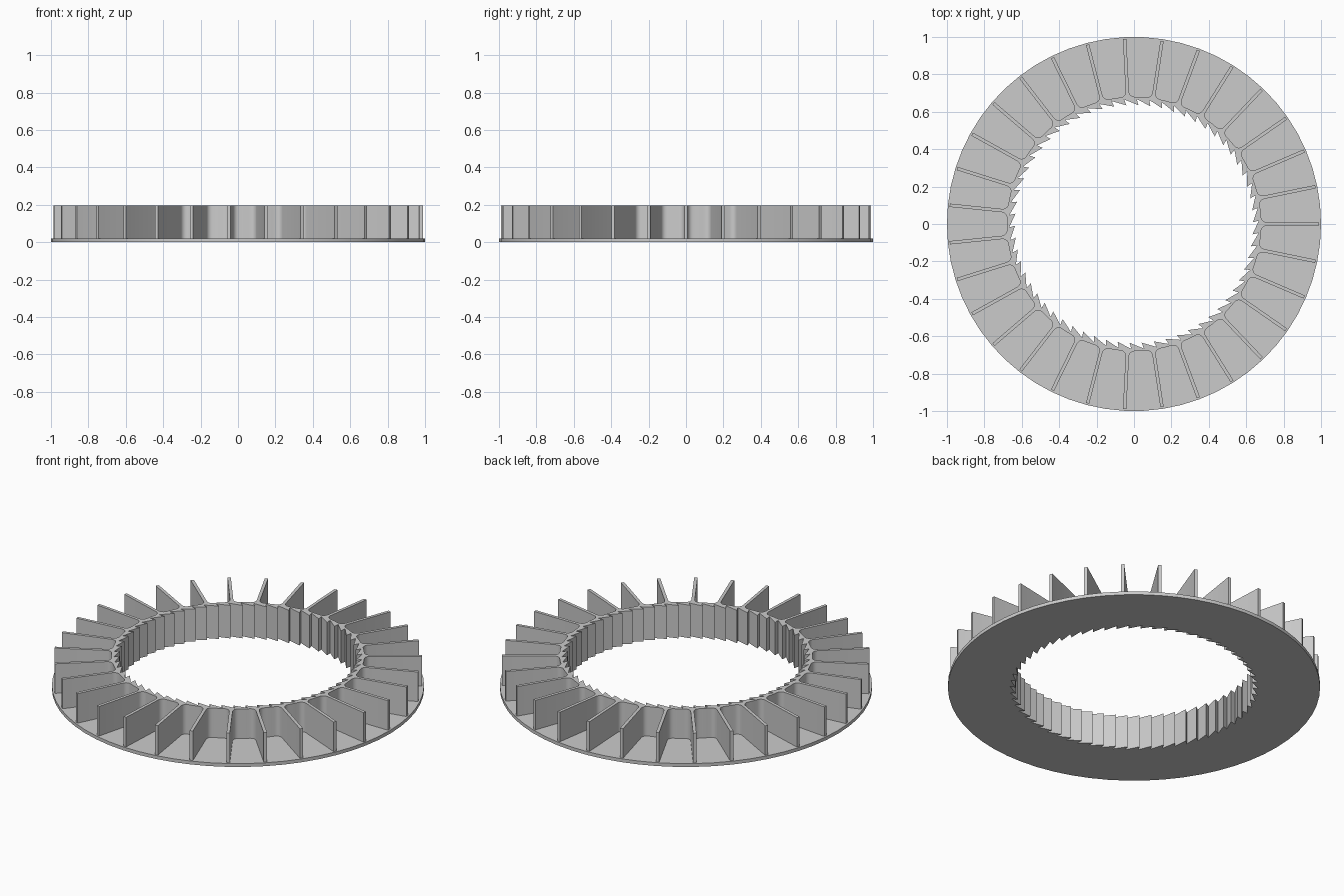
import bpy, bmesh
from math import sin, cos, pi, tau, radians, sqrt, atan2
from mathutils import Vector, Matrix

cube = bpy.data.objects.get("Cube")
if cube:
    bpy.data.objects.remove(cube)

HEIGHT, BASE = 0.195, 0.02
BLADES, TEETH = 31, 62
BLADE_R, WALL_R = 0.99, 0.68
HALF, FILLET = 0.009, 0.03
ROOT_R, TIP_R = 0.668, 0.636
STEP = tau / BLADES

grey = bpy.data.materials.new("light grey")
grey.use_nodes = True
grey.diffuse_color = (0.6, 0.6, 0.6, 1)
grey.node_tree.nodes["Principled BSDF"].inputs["Base Color"].default_value = (0.6, 0.6, 0.6, 1)


def polar(r, a):
    return Vector((r * cos(a), r * sin(a)))


def ring_solid(name, outer, inner, z0, z1):
    """Extrude the area between two closed outlines."""
    bm = bmesh.new()
    edges = []
    for loop in (outer, inner):
        vs = [bm.verts.new((p.x, p.y, z0)) for p in loop]
        edges += [bm.edges.new((vs[i - 1], vs[i])) for i in range(len(vs))]
    bmesh.ops.triangle_fill(bm, edges=edges, use_beauty=True)
    top = bmesh.ops.extrude_face_region(bm, geom=bm.faces[:], use_keep_orig=True)["geom"]
    bmesh.ops.translate(bm, vec=(0, 0, z1 - z0),
                        verts=[g for g in top if isinstance(g, bmesh.types.BMVert)])
    bmesh.ops.recalc_face_normals(bm, faces=bm.faces[:])
    mesh = bpy.data.meshes.new(name)
    bm.to_mesh(mesh)
    bm.free()
    mesh.materials.append(grey)
    obj = bpy.data.objects.new(name, mesh)
    bpy.context.collection.objects.link(obj)
    bpy.ops.object.select_all(action='DESELECT')
    obj.select_set(True)
    bpy.context.view_layer.objects.active = obj
    bpy.ops.object.shade_smooth_by_angle(angle=radians(25))
    return obj


# Ratchet teeth: long slope, then a slightly undercut step at the tip
teeth = []
for i in range(TEETH):
    a = radians(93.7) + i * tau / TEETH
    teeth += [polar(TIP_R, a), polar(ROOT_R, a + 0.012)]
teeth = [p for i in range(TEETH)
         for p in (polar(ROOT_R, radians(93.7) + i * tau / TEETH + 0.015),
                   polar(TIP_R, radians(93.7) + i * tau / TEETH))][::-1]

# One blade side running into the wall through a rounded corner
y = HALF + FILLET
centre = Vector((sqrt((WALL_R + FILLET) ** 2 - y * y), y))
end = atan2(-centre.y, -centre.x)
start = -pi / 2
side = [Vector((BLADE_R, HALF))]
side += [centre + polar(FILLET, start + (end - start) * k / 5) for k in range(6)]
mid = [polar(WALL_R, STEP * k) for k in (0.4, 0.5, 0.6)]
mirrored = [Matrix.Rotation(STEP, 2) @ Vector((p.x, -p.y)) for p in reversed(side)]
pocket = side + mid + mirrored

# Repeat the pocket around the ring
outline = [Matrix.Rotation(i * STEP, 2) @ p for i in range(BLADES) for p in pocket]
rim = [polar(1, i * tau / 62) for i in range(62)]

ring_solid("base_plate", rim, teeth, 0, BASE)
ring_solid("bladed_ratchet_ring", outline, teeth, BASE, HEIGHT)
